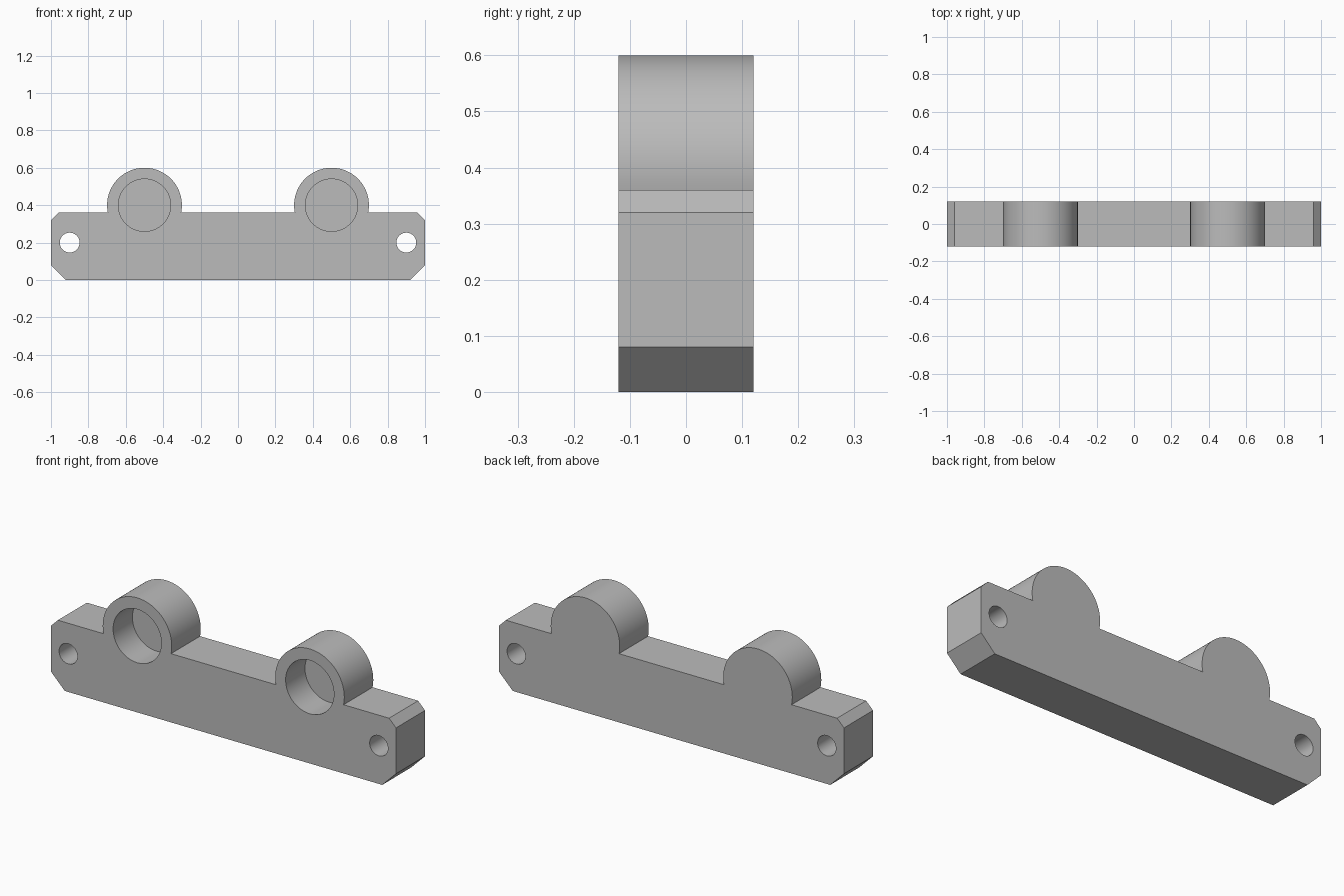
import bpy, bmesh
from math import radians, asin, pi, cos, sin
from mathutils import Matrix

cube = bpy.data.objects.get("Cube")
if cube:
    bpy.data.objects.remove(cube, do_unlink=True)

HALF_DEPTH, TOP = 0.12, 0.36
LOBE_X, LOBE_Z, LOBE_R = 0.5, 0.4, 0.2
POCKET_R, POCKET_DEPTH = 0.14, 0.16
HOLE_X, HOLE_Z, HOLE_R = 0.9, 0.2, 0.053

grey = bpy.data.materials.new("plain grey")
grey.use_nodes = True
grey.diffuse_color = (0.5, 0.5, 0.5, 1)
grey.node_tree.nodes["Principled BSDF"].inputs["Base Color"].default_value = (0.5, 0.5, 0.5, 1)


def make_object(name, bm):
    mesh = bpy.data.meshes.new(name)
    bmesh.ops.recalc_face_normals(bm, faces=bm.faces)
    bm.to_mesh(mesh)
    bm.free()
    obj = bpy.data.objects.new(name, mesh)
    bpy.context.collection.objects.link(obj)
    mesh.materials.append(grey)
    return obj


def cutter(name, x, z, radius, y_from, y_to):
    """Round cutter running along y."""
    bm = bmesh.new()
    place = Matrix.Translation((x, (y_from + y_to) / 2, z)) @ Matrix.Rotation(pi / 2, 4, "X")
    bmesh.ops.create_cone(bm, cap_ends=True, segments=64, radius1=radius,
                          radius2=radius, depth=y_to - y_from, matrix=place)
    obj = make_object(name, bm)
    obj.hide_render = True
    return obj


# Right half of the outline: chamfered end, then the round lobe
half = [(0.92, 0), (1, 0.08), (1, 0.32), (0.96, TOP)]
dip = asin((TOP - LOBE_Z) / LOBE_R)
steps = 56
for i in range(steps + 1):
    a = dip + (pi - 2 * dip) * i / steps
    half.append((LOBE_X + LOBE_R * cos(a), LOBE_Z + LOBE_R * sin(a)))
outline = half + [(-x, z) for x, z in reversed(half)]

# Mounting bar extruded from the outline
bm = bmesh.new()
face = bm.faces.new([bm.verts.new((x, -HALF_DEPTH, z)) for x, z in outline])
side = bmesh.ops.extrude_face_region(bm, geom=[face], use_keep_orig=True)
verts = [v for v in side["geom"] if isinstance(v, bmesh.types.BMVert)]
bmesh.ops.translate(bm, verts=verts, vec=(0, 2 * HALF_DEPTH, 0))
bar = make_object("mounting_bar", bm)

# Through holes at the ends, blind pockets in the lobes
cutters = []
for label, s in (("left", 1), ("right", -1)):
    cutters.append(cutter(label + "_screw_hole_cutter", s * HOLE_X, HOLE_Z, HOLE_R, -0.2, 0.2))
    cutters.append(cutter(label + "_pocket_cutter", s * LOBE_X, LOBE_Z, POCKET_R,
                          -0.2, -HALF_DEPTH + POCKET_DEPTH))

bpy.ops.object.select_all(action="DESELECT")
bpy.context.view_layer.objects.active = bar
bar.select_set(True)
for c in cutters:
    mod = bar.modifiers.new(c.name, "BOOLEAN")
    mod.operation, mod.solver, mod.object = "DIFFERENCE", "EXACT", c
    bpy.ops.object.modifier_apply(modifier=mod.name)
for c in cutters:
    bpy.data.objects.remove(c, do_unlink=True)
bpy.ops.object.shade_smooth_by_angle(angle=radians(30))
